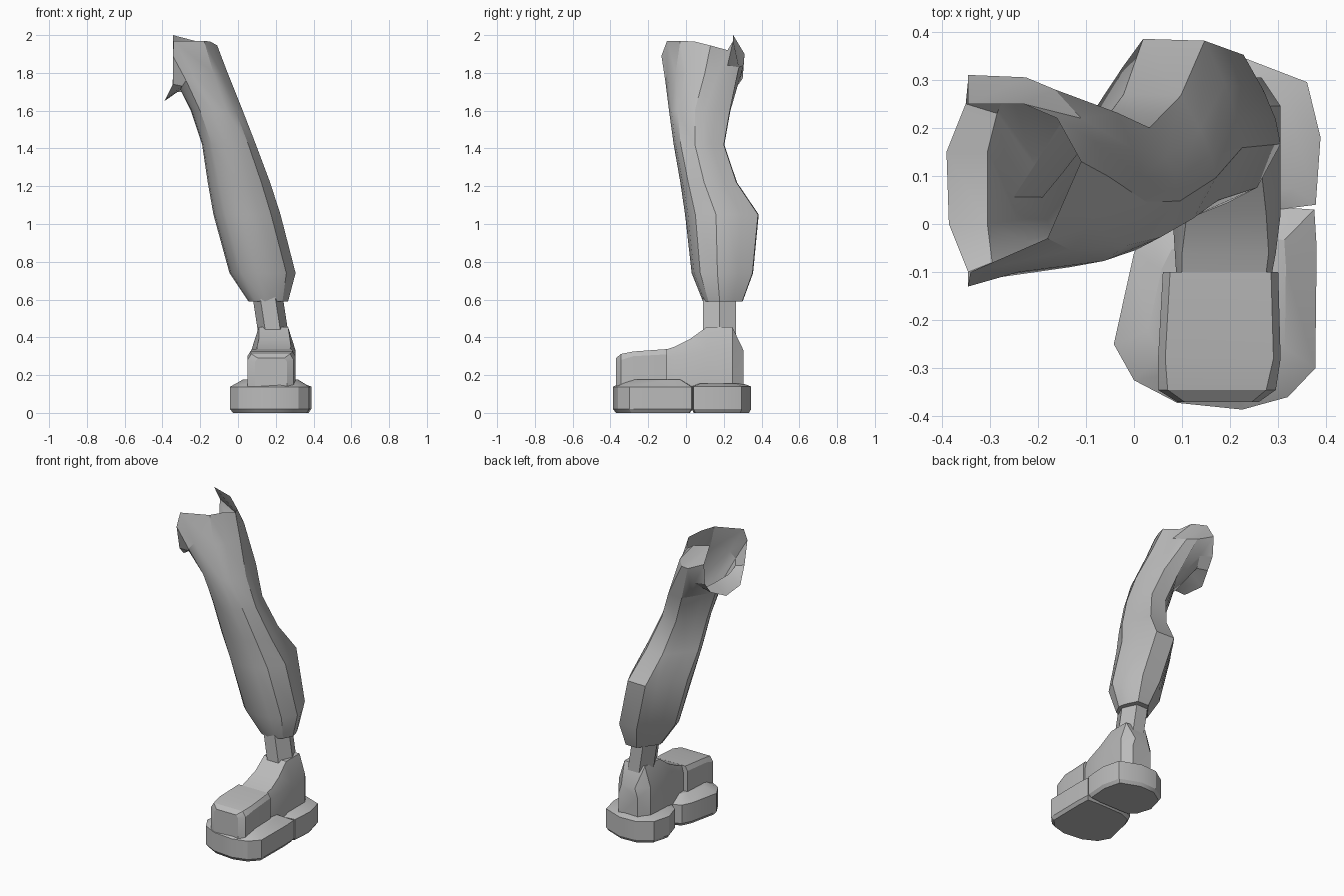
import bpy, bmesh

cube = bpy.data.objects.get("Cube")
if cube:
    bpy.data.objects.remove(cube, do_unlink=True)

grey = bpy.data.materials.new("plain_grey")
grey.use_nodes = True
COLOUR = (0.5, 0.5, 0.5, 1)
grey.diffuse_color = COLOUR
grey.node_tree.nodes["Principled BSDF"].inputs["Base Color"].default_value = COLOUR


def loft(name, rings, hollow=False, angle=0.5):
    """Skin a list of equal-length rings; hollow leaves the first ring open."""
    bm = bmesh.new()
    rows = [[bm.verts.new(p) for p in ring] for ring in rings]
    n = len(rows[0])
    for a, b in zip(rows, rows[1:]):
        for i in range(n):
            j = (i + 1) % n
            bm.faces.new((a[i], a[j], b[j], b[i]))
    if not hollow:
        bm.faces.new(rows[0])
    bm.faces.new(rows[-1])
    bmesh.ops.recalc_face_normals(bm, faces=bm.faces)
    mesh = bpy.data.meshes.new(name)
    bm.to_mesh(mesh)
    bm.free()
    obj = bpy.data.objects.new(name, mesh)
    bpy.context.collection.objects.link(obj)
    mesh.materials.append(grey)
    bpy.ops.object.select_all(action="DESELECT")
    obj.select_set(True)
    bpy.context.view_layer.objects.active = obj
    bpy.ops.object.shade_smooth_by_angle(angle=angle)
    return obj


def fit(profile, z, x0, x1, y0, y1):
    """Place a unit cross-section in a box at height z."""
    return [(x0 + u * (x1 - x0), y0 + v * (y1 - y0), z) for u, v in profile]


# Leg: flat shin, angular calf, torn slanted rim around a hollow top
section = [(.18, .07), (.42, 0), (.68, .04), (.86, .14), (1, .42), (.97, .58),
           (.9, .76), (.78, .99), (.42, 1), (.3, .85), (.155, .65), (0, .45),
           (.02, .3), (.08, .17)]
rim = [(-.345, -.13, 1.89), (-.34, -.10, 1.97), (-.18, -.03, 1.97),
       (-.145, .05, 1.965), (-.11, .13, 1.945), (-.16, .22, 1.92),
       (-.23, .25, 1.97), (-.345, .25, 2.0), (-.345, .31, 1.9),
       (-.345, .30, 1.77), (-.35, .25, 1.70), (-.39, .15, 1.65),
       (-.385, 0, 1.66), (-.345, -.10, 1.74)]
# Tilted ring just below the rim, swelling at the back
thigh = [(-.275, -.11, 1.76), (-.24, -.10, 1.8), (-.13, -.055, 1.8),
         (-.09, 0, 1.8), (-.055, .10, 1.8), (-.08, .17, 1.8),
         (-.11, .22, 1.84), (-.165, .28, 1.83), (-.225, .305, 1.84),
         (-.26, .285, 1.75), (-.285, .23, 1.70), (-.305, .15, 1.71),
         (-.305, 0, 1.71), (-.295, -.08, 1.73)]
sizes = [(1.6, -.25, .025, -.09, .235), (1.42, -.19, .095, -.065, .203),
         (1.22, -.16, .17, -.03, .27), (1.05, -.13, .225, -.005, .385),
         (.74, -.045, .305, .03, .355), (.59, .055, .265, .09, .30)]
loft("leg", [rim, thigh] + [fit(section, *s) for s in sizes], hollow=True)

# Ankle: short six-sided post
hexagon = [(.25, 0), (.75, 0), (1, .5), (.75, 1), (.25, 1), (0, .5)]
loft("ankle", [fit(hexagon, .66, .07, .23, .09, .265),
               fit(hexagon, .40, .11, .27, .09, .265)])


def boot_section(y, x0, x1, top, inset, shoulder):
    """Upright slice of the boot with a sloped shoulder."""
    return [(x0, y, .12), (x0, y, shoulder), (x0 + inset, y, top),
            (x1 - inset, y, top), (x1, y, shoulder), (x1, y, .12)]


# Boot upper: instep, pinched on the inner side, and heel shaft
loft("boot_upper", [boot_section(*s) for s in (
    (-.14, .09, .28, .325, .01, .28), (-.06, .085, .295, .35, .015, .30),
    (.02, .08, .305, .39, .03, .31), (.11, .07, .305, .455, .04, .33),
    (.245, .08, .305, .455, .04, .33), (.305, .13, .265, .33, .02, .27))])

# Toe cap: raised block at the front
loft("toe_cap", [boot_section(*s) for s in (
    (-.37, .09, .26, .29, .015, .27), (-.345, .05, .295, .312, .02, .28),
    (-.28, .05, .305, .325, .015, .30), (-.10, .06, .30, .338, .015, .31))])


def slab(name, outline, top, lift, crown):
    """Chunky sole piece with bevelled lower edge and sloping top."""
    cx = sum(p[0] for p in outline) / len(outline)
    cy = sum(p[1] for p in outline) / len(outline)
    return loft(name, [[(cx + (x - cx) * s, cy + (y - cy) * s, z) for x, y in outline]
                       for z, s in ((0, .93), (.02, 1), (top, 1), (lift, crown))])


# Sole in two pieces, narrowing to a waist where they meet
slab("front_sole", [(-.042, -.25), (0, -.325), (.09, -.372), (.225, -.386), (.32, -.36),
                    (.377, -.30), (.38, -.05), (.375, .03), (.30, .035), (.10, .03),
                    (.03, .0), (0, -.06)], .138, .178, .68)
slab("heel_sole", [(.08, .03), (.30, .03), (.378, .04), (.388, .18), (.36, .295),
                   (.23, .345), (.12, .34), (.03, .28), (0, .17), (.03, .07)],
     .14, .155, .75)
